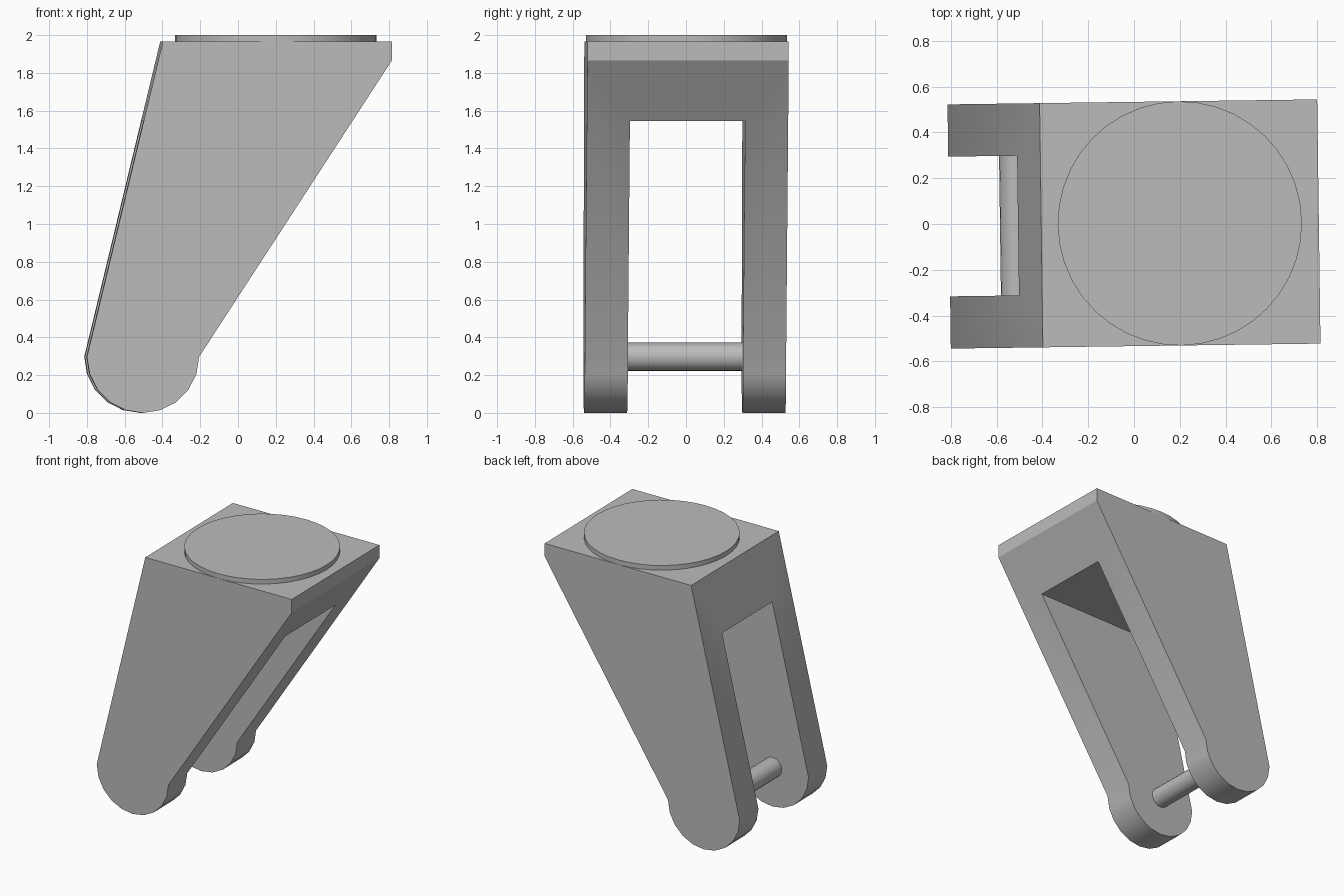
import bpy
import bmesh
from math import sin, cos, pi, radians
from mathutils import Matrix

if "Cube" in bpy.data.objects:
    bpy.data.objects.remove(bpy.data.objects["Cube"], do_unlink=True)

HALF_WIDTH = 0.533
SLOT_HALF = 0.305
TOP = 1.965
EYE_X, EYE_Z, EYE_R = -0.51, 0.297, 0.297
TURN = Matrix.Rotation(0.0135, 4, "Z")  # whole part sits slightly turned

grey = bpy.data.materials.new("plain_grey")
grey.use_nodes = True
grey.diffuse_color = (0.5, 0.5, 0.5, 1)
grey.node_tree.nodes["Principled BSDF"].inputs["Base Color"].default_value = (0.5, 0.5, 0.5, 1)


def make_object(name, bm):
    bmesh.ops.recalc_face_normals(bm, faces=bm.faces)
    bm.transform(TURN)
    mesh = bpy.data.meshes.new(name)
    bm.to_mesh(mesh)
    bm.free()
    mesh.materials.append(grey)
    obj = bpy.data.objects.new(name, mesh)
    bpy.context.collection.objects.link(obj)
    return obj


def extrude_profile(name, points, half):
    """Side profile in x and z, extruded evenly along y."""
    bm = bmesh.new()
    face = bm.faces.new([bm.verts.new((x, -half, z)) for x, z in points])
    new = bmesh.ops.extrude_face_region(bm, geom=[face])["geom"]
    verts = [v for v in new if isinstance(v, bmesh.types.BMVert)]
    bmesh.ops.translate(bm, verts=verts, vec=(0, 2 * half, 0))
    return make_object(name, bm)


def cylinder(name, radius, length, sides, matrix):
    bm = bmesh.new()
    bmesh.ops.create_cone(bm, cap_ends=True, segments=sides, radius1=radius,
                          radius2=radius, depth=length, matrix=matrix)
    return make_object(name, bm)


def smooth(obj):
    bpy.ops.object.select_all(action="DESELECT")
    obj.select_set(True)
    bpy.context.view_layer.objects.active = obj
    bpy.ops.object.shade_smooth_by_angle(angle=radians(30))


# Leaning fork body with rounded lower ends
STEPS = 10
arc = [(EYE_X + EYE_R * cos(pi + pi * i / STEPS), EYE_Z + EYE_R * sin(pi + pi * i / STEPS))
       for i in range(STEPS + 1)]
body = extrude_profile("fork_body", arc + [(0.807, 1.865), (0.807, TOP), (-0.405, TOP)], HALF_WIDTH)

# Slot between the two legs
slot = extrude_profile("slot_cutter", [(-1, -0.2), (1, -0.2), (1, 1.545), (-1, 1.545)], SLOT_HALF)
slot.hide_render = True
cut = body.modifiers.new("slot", "BOOLEAN")
cut.operation = "DIFFERENCE"
cut.solver = "EXACT"
cut.object = slot
bpy.context.view_layer.objects.active = body
bpy.ops.object.modifier_apply(modifier=cut.name)
bpy.data.objects.remove(slot, do_unlink=True)

# Round pad on top, slightly sunk into the body
pad = cylinder("top_disc", HALF_WIDTH, 0.045, 40, Matrix.Translation((0.2, 0, 2 - 0.0225)))

# Axle pin joining the legs
pin = cylinder("axle_pin", 0.075, 2 * SLOT_HALF + 0.02, 20,
               Matrix.Translation((EYE_X, 0, EYE_Z)) @ Matrix.Rotation(pi / 2, 4, "X"))

for part in (body, pad, pin):
    smooth(part)
